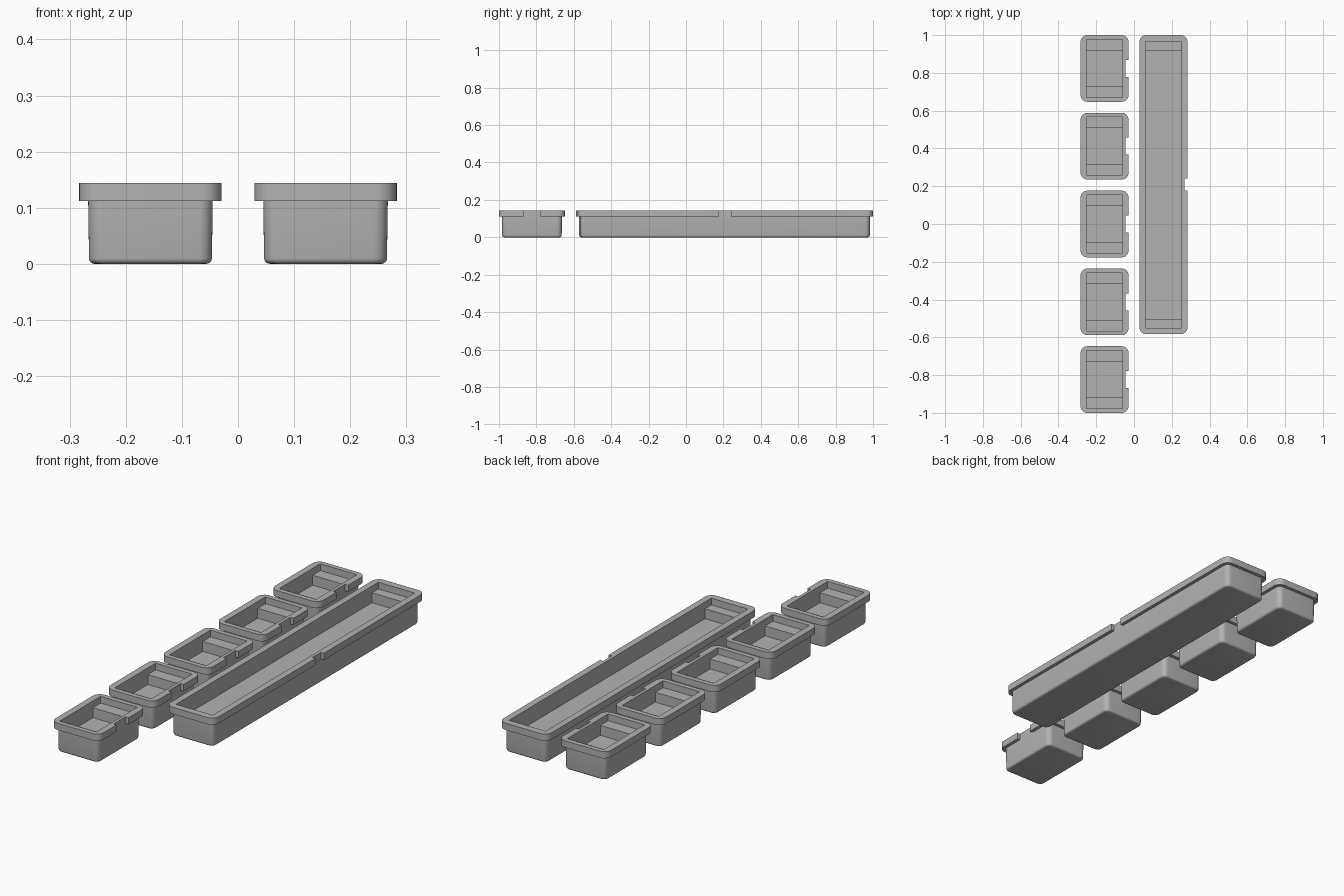
import bpy, bmesh, math

if "Cube" in bpy.data.objects:
    bpy.data.objects.remove(bpy.data.objects["Cube"])

H, RIM_Z = 0.144, 0.112        # total height, underside of rim
FLOOR_Z, LEDGE_Z = 0.065, 0.112  # well floor, end ledges

grey = bpy.data.materials.new("grey_plastic")
grey.diffuse_color = (0.45, 0.45, 0.45, 1)
grey.use_nodes = True
grey.node_tree.nodes["Principled BSDF"].inputs["Base Color"].default_value = grey.diffuse_color


def rounded_rect(w, l, r, z, seg=8):
    pts = []
    for i, (sx, sy) in enumerate([(1, 1), (-1, 1), (-1, -1), (1, -1)]):
        for k in range(seg + 1):
            a = math.pi / 2 * (i + k / seg)
            pts.append((sx * (w / 2 - r) + r * math.cos(a),
                        sy * (l / 2 - r) + r * math.sin(a), z))
    return pts


def new_object(name, bm):
    bmesh.ops.recalc_face_normals(bm, faces=bm.faces)
    me = bpy.data.meshes.new(name)
    bm.to_mesh(me)
    bm.free()
    ob = bpy.data.objects.new(name, me)
    bpy.context.collection.objects.link(ob)
    return ob


def loft(name, loops):
    bm = bmesh.new()
    rings = [[bm.verts.new(p) for p in lp] for lp in loops]
    n = len(rings[0])
    for a, b in zip(rings, rings[1:]):
        for i in range(n):
            j = (i + 1) % n
            bm.faces.new((a[i], a[j], b[j], b[i]))
    bm.faces.new(rings[0][::-1])
    bm.faces.new(rings[-1])
    return new_object(name, bm)


def cut(ob, x0, x1, y0, y1, z0, z1):
    bm = bmesh.new()
    bmesh.ops.create_cube(bm, size=1)
    for v in bm.verts:
        v.co = ((x0 + x1) / 2 + v.co.x * (x1 - x0),
                (y0 + y1) / 2 + v.co.y * (y1 - y0),
                (z0 + z1) / 2 + v.co.z * (z1 - z0))
    cutter = new_object("cutter", bm)
    cutter.hide_render = True
    mod = ob.modifiers.new("cut", 'BOOLEAN')
    mod.operation, mod.solver, mod.object = 'DIFFERENCE', 'EXACT', cutter
    bpy.context.view_layer.objects.active = ob
    bpy.ops.object.modifier_apply(modifier=mod.name)
    bpy.data.objects.remove(cutter)


def tray(name, cx, cy, w, l, end_wall, ledge, notch):
    # rounded body with a soft bottom edge, then the overhanging rim
    loops = []
    br = 0.010
    for k in range(5):
        a = math.pi / 2 * k / 4
        d = 0.0175 + br * (1 - math.sin(a))
        loops.append(rounded_rect(w - 2 * d, l - 2 * d, 0.033 - d * 0.5,
                                  br * (1 - math.cos(a))))
    loops.append(rounded_rect(w - 0.032, l - 0.032, 0.025, RIM_Z))
    loops.append(rounded_rect(w, l, 0.036, RIM_Z))
    loops.append(rounded_rect(w, l, 0.036, H))
    ob = loft(name, loops)

    # shallow opening with end ledges, deeper well between them
    ix, iy = w / 2 - 0.031, l / 2 - end_wall
    cut(ob, -ix, ix, -iy, iy, LEDGE_Z, H + 0.05)
    cut(ob, -ix, ix, -iy + ledge, iy - ledge, FLOOR_Z, H + 0.05)
    # finger notch through the rim overhang
    cut(ob, w / 2 - 0.0162, w / 2 + 0.05, -notch / 2, notch / 2,
        RIM_Z - 0.001, H + 0.05)

    ob.data.materials.clear()
    ob.data.materials.append(grey)
    ob.location = (cx, cy, 0)
    bpy.ops.object.select_all(action='DESELECT')
    ob.select_set(True)
    bpy.context.view_layer.objects.active = ob
    bpy.ops.object.shade_smooth_by_angle(angle=math.radians(30))


# row of five small trays
for i in range(5):
    tray(f"small_tray_{i + 1}", -0.156, -0.8235 + i * 0.41175,
         0.254, 0.353, 0.023, 0.058, 0.09)

# one long tray beside them
tray("long_tray", 0.156, 0.2085, 0.254, 1.583, 0.033, 0.048, 0.064)
